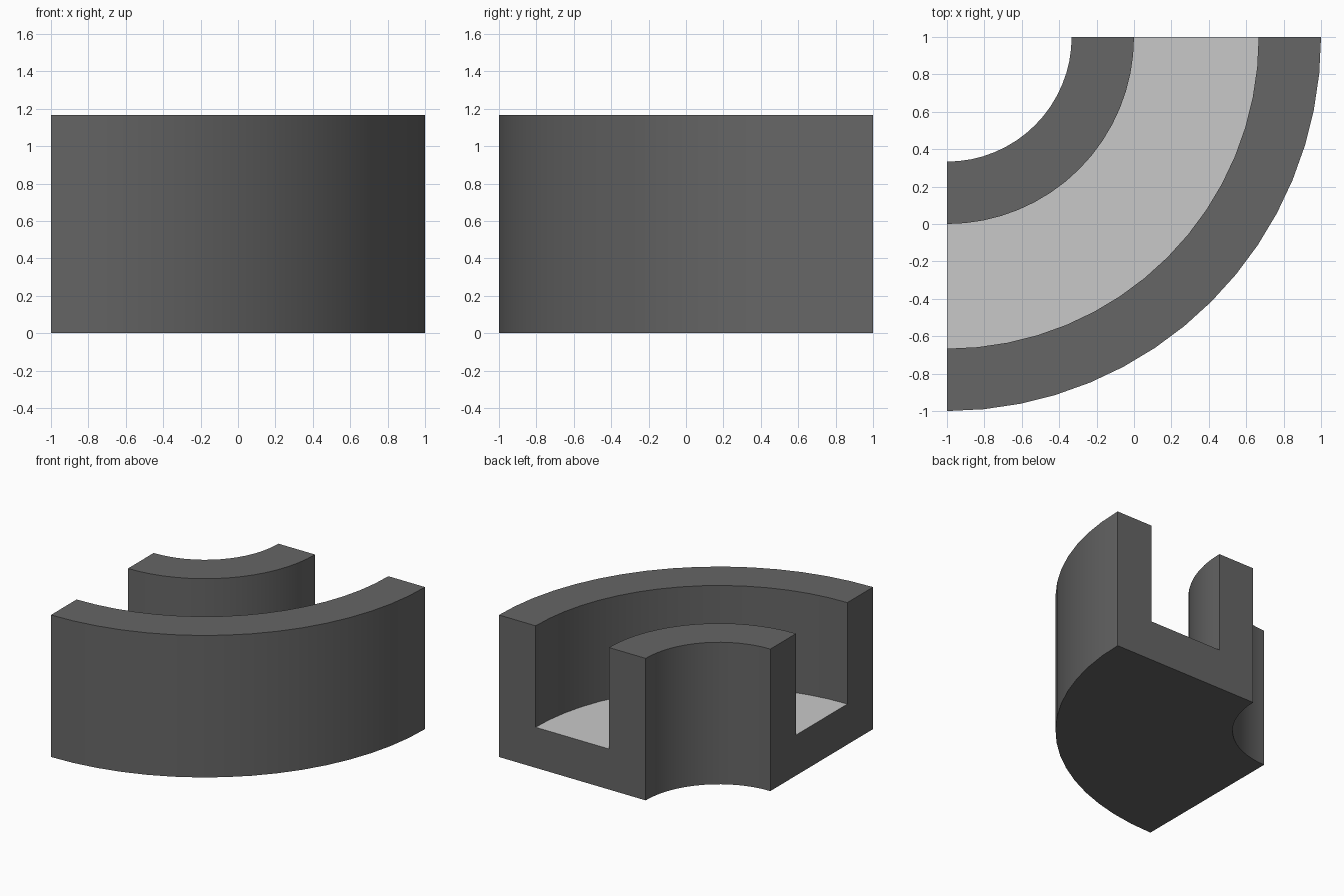
import bpy, bmesh
from math import radians
from mathutils import Matrix, Vector

cube = bpy.data.objects.get("Cube")
if cube:
    bpy.data.objects.remove(cube)


def material(name, rgb):
    mat = bpy.data.materials.new(name)
    mat.use_nodes = True
    mat.diffuse_color = (*rgb, 1)
    mat.node_tree.nodes["Principled BSDF"].inputs["Base Color"].default_value = (*rgb, 1)
    return mat


dark_grey = material("dark_grey", (0.133, 0.133, 0.133))
light_grey = material("light_grey", (0.584, 0.584, 0.584))

SEGMENTS = 16
CENTRE = Vector((-1, 1, 0))
INNER, OUTER, WALL = 2 / 3, 2, 1 / 3
FLOOR, TOP = 1 / 3, 7 / 6

# U-shaped channel cross-section as (radius, height)
profile = [(INNER, 0), (OUTER, 0), (OUTER, TOP), (OUTER - WALL, TOP),
           (OUTER - WALL, FLOOR), (INNER + WALL, FLOOR), (INNER + WALL, TOP), (INNER, TOP)]

# Sweep the section through a quarter turn
bm = bmesh.new()
rings = []
for i in range(SEGMENTS + 1):
    turn = Matrix.Rotation(radians(-90 * (1 - i / SEGMENTS)), 3, 'Z')
    rings.append([bm.verts.new(CENTRE + turn @ Vector((r, 0, z))) for r, z in profile])
for a, b in zip(rings, rings[1:]):
    for j in range(len(profile)):
        k = (j + 1) % len(profile)
        bm.faces.new((a[j], a[k], b[k], b[j]))

# Close both cut ends
bm.faces.new(rings[0])
bm.faces.new(rings[-1])
bmesh.ops.recalc_face_normals(bm, faces=bm.faces)

# Channel floor is the pale upward face at floor height
for f in bm.faces:
    if f.normal.z > 0.9 and abs(f.calc_center_median().z - FLOOR) < 0.01:
        f.material_index = 1

mesh = bpy.data.meshes.new("curved_channel")
bm.to_mesh(mesh)
bm.free()
mesh.materials.append(dark_grey)
mesh.materials.append(light_grey)
channel = bpy.data.objects.new("curved_channel", mesh)
bpy.context.collection.objects.link(channel)

# Smooth curved walls, crisp corners
bpy.ops.object.select_all(action='DESELECT')
channel.select_set(True)
bpy.context.view_layer.objects.active = channel
bpy.ops.object.shade_smooth_by_angle(angle=radians(30))
